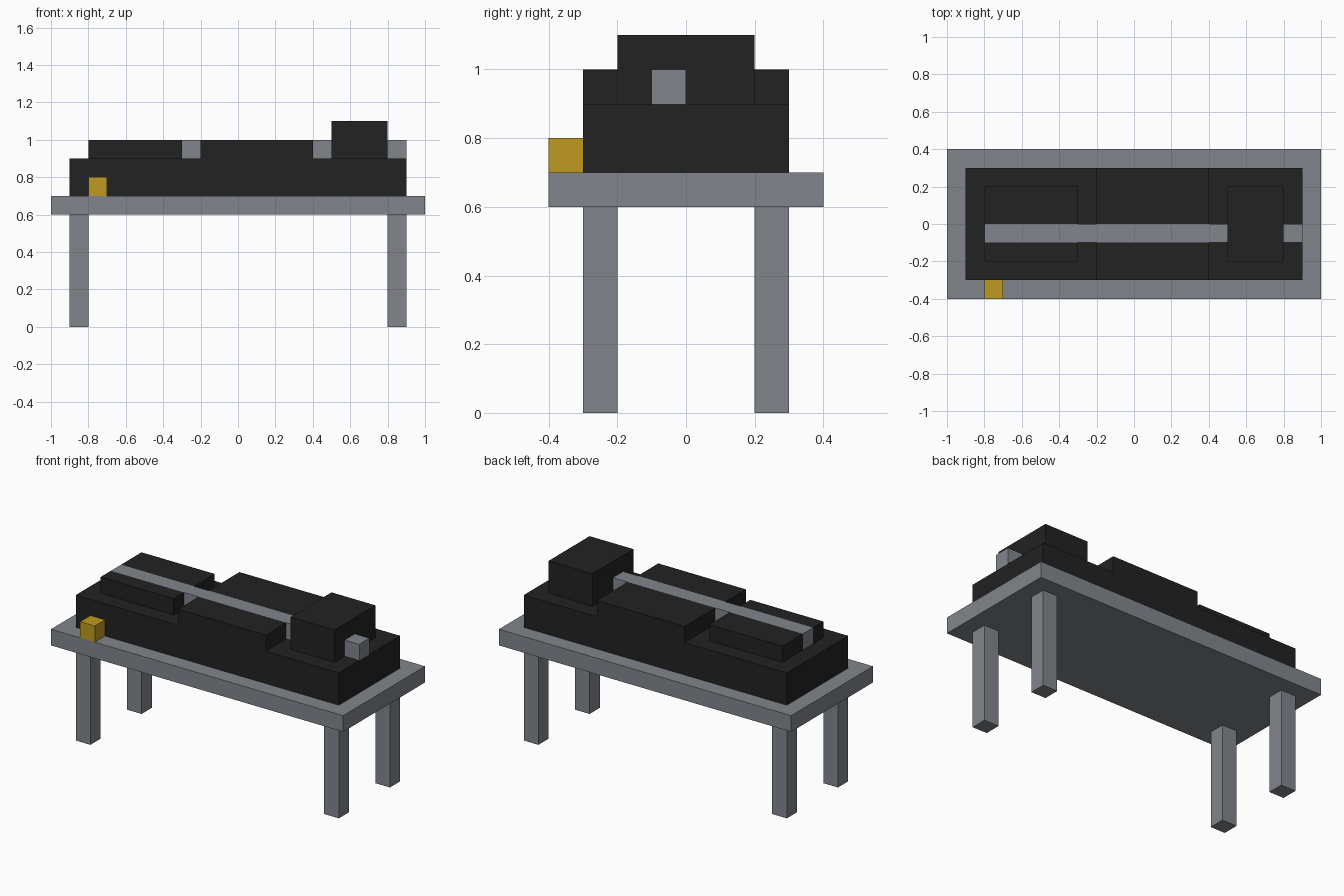
import bpy
import bmesh
from mathutils import Vector

cube = bpy.data.objects.get("Cube")
if cube:
    bpy.data.objects.remove(cube, do_unlink=True)


def material(name, rgb, rough=0.6):
    m = bpy.data.materials.new(name)
    m.use_nodes = True
    m.diffuse_color = (*rgb, 1)
    bsdf = m.node_tree.nodes["Principled BSDF"]
    bsdf.inputs["Base Color"].default_value = (*rgb, 1)
    bsdf.inputs["Roughness"].default_value = rough
    return m


GREY = material("steel grey", (0.22, 0.235, 0.26))
BLACK = material("black", (0.016, 0.016, 0.016))
GOLD = material("brass yellow", (0.52, 0.33, 0.015))


def box(name, x, y, z, mat):
    """Box from its (low, high) range along each axis."""
    ranges = (x, y, z)
    centre = Vector([(a + b) / 2 for a, b in ranges])
    size = Vector([b - a for a, b in ranges])
    bm = bmesh.new()
    bmesh.ops.create_cube(bm, size=1)
    bmesh.ops.scale(bm, vec=size, verts=bm.verts)
    mesh = bpy.data.meshes.new(name)
    bm.to_mesh(mesh)
    bm.free()
    mesh.materials.append(mat)
    obj = bpy.data.objects.new(name, mesh)
    obj.location = centre
    bpy.context.collection.objects.link(obj)
    return obj


# Table
box("table_top", (-1, 1), (-0.4, 0.4), (0.6, 0.7), GREY)
for x_name, x in (("right", (-0.9, -0.8)), ("left", (0.8, 0.9))):
    for y_name, y in (("front", (-0.3, -0.2)), ("back", (0.2, 0.3))):
        box(f"{y_name}_{x_name}_leg", x, y, (0, 0.6), GREY)

# Machine bed
box("machine_bed", (-0.9, 0.9), (-0.3, 0.3), (0.7, 0.9), BLACK)

# Shaft, flush with the carriages that hold it
SHAFT_Y = (-0.1, 0)
box("shaft", (-0.8, 0.9), SHAFT_Y, (0.9, 1.0), GREY)

# Carriages, each split in two by the shaft
for name, x, half in (("end_carriage", (-0.8, -0.3), 0.2),
                      ("middle_carriage", (-0.2, 0.4), 0.3)):
    box(f"{name}_front", x, (-half, SHAFT_Y[0]), (0.9, 1.0), BLACK)
    box(f"{name}_back", x, (SHAFT_Y[1], half), (0.9, 1.0), BLACK)

# Head block around the shaft
box("head_block", (0.5, 0.8), (-0.2, 0.2), (0.9, 1.1), BLACK)

# Control box on the table's front edge
box("control_box", (-0.8, -0.7), (-0.4, -0.3), (0.7, 0.8), GOLD)
